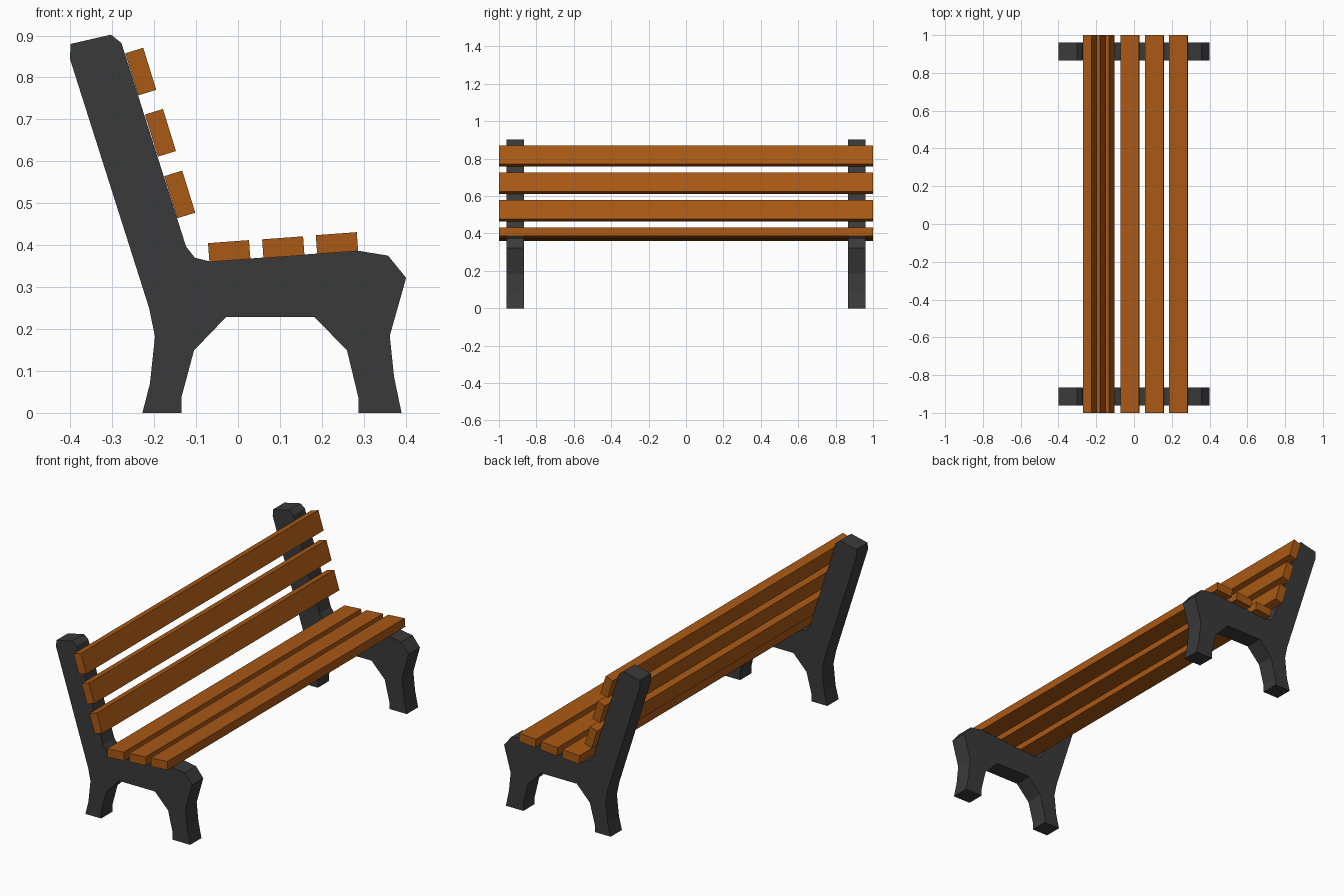
import bpy, bmesh, math
from mathutils import Matrix

if "Cube" in bpy.data.objects:
    bpy.data.objects.remove(bpy.data.objects["Cube"])


def material(name, rgb):
    m = bpy.data.materials.new(name)
    m.diffuse_color = (*rgb, 1)
    m.use_nodes = True
    m.node_tree.nodes["Principled BSDF"].inputs["Base Color"].default_value = m.diffuse_color
    return m


wood = material("wood", (0.40, 0.10, 0.007))
iron = material("dark_iron", (0.042, 0.042, 0.042))


def finish(name, bm, mat):
    bmesh.ops.recalc_face_normals(bm, faces=bm.faces)
    me = bpy.data.meshes.new(name)
    bm.to_mesh(me)
    bm.free()
    me.materials.append(mat)
    ob = bpy.data.objects.new(name, me)
    bpy.context.collection.objects.link(ob)
    return ob


# Side frame outline (x, z): legs, arch, seat support and backrest post
OUTLINE = [
    (-0.228, 0), (-0.135, 0), (-0.135, 0.037), (-0.105, 0.149),
    (-0.028, 0.229), (0.182, 0.229), (0.26, 0.149), (0.287, 0.037),
    (0.287, 0), (0.39, 0), (0.372, 0.087), (0.362, 0.184),
    (0.401, 0.322), (0.358, 0.375), (0.284, 0.387), (-0.067, 0.361),
    (-0.103, 0.370), (-0.124, 0.397), (-0.278, 0.882), (-0.303, 0.902),
    (-0.399, 0.88), (-0.401, 0.845), (-0.212, 0.25), (-0.198, 0.182),
    (-0.21, 0.07),
]


def side_frame(name, y0, y1):
    bm = bmesh.new()
    face = bm.faces.new([bm.verts.new((x, y0, z)) for x, z in OUTLINE])
    ext = bmesh.ops.extrude_face_region(bm, geom=[face])
    verts = [v for v in ext["geom"] if isinstance(v, bmesh.types.BMVert)]
    bmesh.ops.translate(bm, verts=verts, vec=(0, y1 - y0, 0))
    finish(name, bm, iron)


side_frame("side_frame_near", -0.96, -0.865)
side_frame("side_frame_far", 0.865, 0.96)


# Slats: planks running the full length, tilted about y
def slat(name, x, z, width, height, tilt):
    bm = bmesh.new()
    bmesh.ops.create_cube(bm, size=1, matrix=Matrix.Diagonal((width, 2, height, 1)))
    ob = finish(name, bm, wood)
    ob.location = (x, 0, z)
    ob.rotation_euler.y = math.radians(tilt)


for i, (x, z) in enumerate([(-0.021, 0.386), (0.108, 0.395), (0.236, 0.405)]):
    slat(f"seat_slat_{i + 1}", x, z, 0.098, 0.045, -4.2)

for i, (x, z) in enumerate([(-0.139, 0.521), (-0.185, 0.668), (-0.232, 0.814)]):
    slat(f"back_slat_{i + 1}", x, z, 0.045, 0.105, -17.2)
